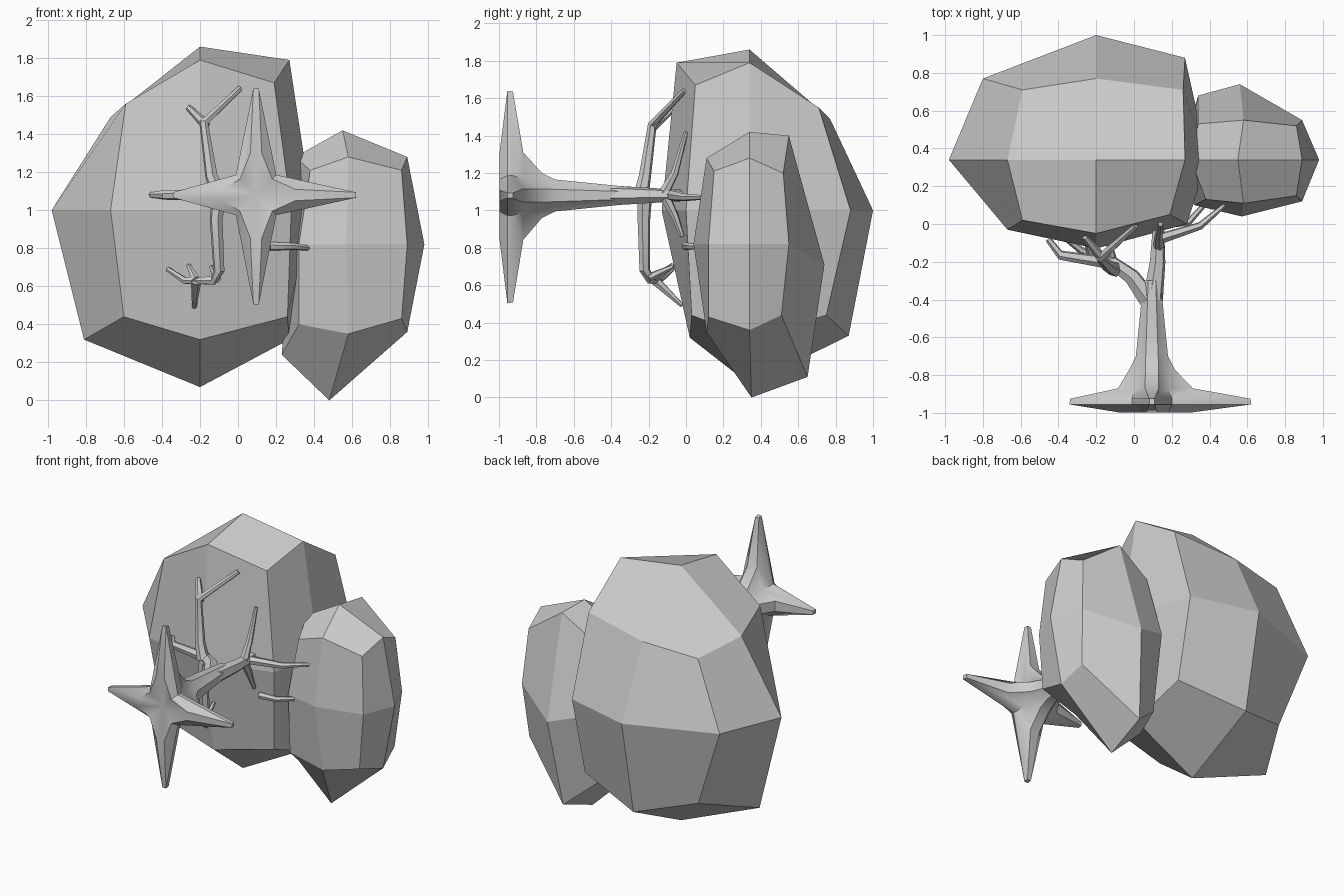
import bpy, bmesh, math
from mathutils import Vector

if "Cube" in bpy.data.objects:
    bpy.data.objects.remove(bpy.data.objects["Cube"])

grey = bpy.data.materials.new("plain grey")
grey.diffuse_color = (0.6, 0.6, 0.6, 1)
grey.use_nodes = True
grey.node_tree.nodes["Principled BSDF"].inputs["Base Color"].default_value = grey.diffuse_color


def finish(name, bm, smooth):
    bmesh.ops.recalc_face_normals(bm, faces=bm.faces)
    me = bpy.data.meshes.new(name)
    bm.to_mesh(me)
    bm.free()
    me.materials.append(grey)
    ob = bpy.data.objects.new(name, me)
    bpy.context.collection.objects.link(ob)
    if smooth:
        bpy.ops.object.select_all(action='DESELECT')
        ob.select_set(True)
        bpy.context.view_layer.objects.active = ob
        bpy.ops.object.shade_smooth_by_angle(angle=math.radians(40))
    return ob


def bridge(bm, a, b):
    n = len(a)
    for i in range(n):
        bm.faces.new((a[i], a[(i + 1) % n], b[(i + 1) % n], b[i]))


# A faceted crown: two poles and three rings of eight points, two by two quads per cube side.
# Rings start at the front left corner and run counter-clockwise seen from above.
def crown(name, low, middle, high, bottom, top):
    bm = bmesh.new()
    rings = [[bm.verts.new(p) for p in r] for r in (low, middle, high)]
    bridge(bm, rings[0], rings[1])
    bridge(bm, rings[1], rings[2])
    for ring, pole in ((rings[0], bottom), (rings[2], top)):
        c = bm.verts.new(pole)
        for i in range(0, 8, 2):
            bm.faces.new((ring[i - 1], ring[i], ring[i + 1], c))
    finish(name, bm, False)


crown("large_crown",
      [(-.60, .03, .44), (-.2, .02, .32), (.26, .03, .44), (.27, .34, .32),
       (.26, .75, .44), (-.2, .87, .33), (-.60, .72, .44), (-.81, .34, .32)],
      [(-.67, -.03, 1), (-.2, -.13, 1), (.28, 0, 1), (.39, .34, 1),
       (.27, .88, 1), (-.2, 1, 1), (-.80, .77, 1), (-.98, .34, 1)],
      [(-.59, .02, 1.56), (-.2, -.05, 1.79), (.19, .05, 1.67), (.27, .34, 1.79),
       (.26, .71, 1.55), (-.2, .77, 1.49), (-.59, .71, 1.45), (-.67, .34, 1.49)],
      (-.2, .34, .07), (-.2, .34, 1.86))

crown("small_crown",
      [(.32, .12, .40), (.58, .11, .35), (.86, .12, .43), (.89, .34, .36),
       (.86, .51, .44), (.50, .65, .11), (.30, .55, .28), (.23, .34, .24)],
      [(.32, .10, .82), (.57, .04, .82), (.89, .12, .82), (.98, .34, .82),
       (.89, .55, .82), (.56, .74, .71), (.34, .68, .78), (.27, .34, .82)],
      [(.38, .13, 1.21), (.58, .11, 1.28), (.86, .15, 1.21), (.89, .34, 1.28),
       (.86, .52, 1.20), (.58, .55, 1.40), (.34, .53, 1.25), (.30, .34, 1.28)],
      (.48, .35, 0), (.55, .34, 1.42))


# Flared base: four pointed roots lofted into the trunk
bm = bmesh.new()
cx, cz = .095, 1.08
prev = None
for y, r, w, v in [(-.30, .045, .02, .045), (-.55, .07, .028, .066), (-.70, .085, .033, .082),
                   (-.77, .12, .035, .10), (-.87, .23, .036, .125),
                   (-.925, .555, .014, .15), (-.955, .56, .014, .15), (-.998, .22, .03, .12)]:
    ring = []
    for k in range(4):
        a = k * math.pi / 2
        d, n = Vector((math.cos(a), math.sin(a))), Vector((-math.sin(a), math.cos(a)))
        reach = r * (.94, 1, .78, 1.03)[k] if r > .2 else r
        m = Vector((math.cos(a + math.pi / 4), math.sin(a + math.pi / 4)))
        for p in (d * reach - n * w, d * reach + n * w, m * v):
            ring.append(bm.verts.new((cx + p.x, y, cz + p.y)))
    if prev:
        bridge(bm, prev, ring)
    else:
        bm.faces.new(ring)
    prev = ring
hub = bm.verts.new((cx, -.96, cz))
for i in range(12):
    bm.faces.new((prev[i], prev[(i + 1) % 12], hub))
finish("trunk_and_roots", bm, True)


# Tapered six-sided limb along a path
def limb(name, pts, r0, r1):
    bm = bmesh.new()
    pts = [Vector(p) for p in pts]
    rings, last = [], len(pts) - 1
    side = None
    for i, p in enumerate(pts):
        t = (pts[min(i + 1, last)] - pts[max(i - 1, 0)]).normalized()
        side = t.orthogonal() if side is None else side - t * side.dot(t)
        side.normalize()
        up = t.cross(side)
        r = r0 + (r1 - r0) * i / last
        rings.append([bm.verts.new(p + r * (side * math.cos(a) + up * math.sin(a)))
                      for a in (k * math.pi / 3 for k in range(6))])
    for a, b in zip(rings, rings[1:]):
        bridge(bm, a, b)
    bm.faces.new(rings[0])
    bm.faces.new(rings[-1])
    finish(name, bm, True)


# Right fork and its twigs
limb("right_fork", [(.10, -.40, 1.08), (.125, -.2, 1.08), (.13, 0, 1.08)], .055, .03)
limb("right_twig", [(.13, -.08, 1.08), (.35, -.01, 1.07), (.48, .1, 1.07)], .03, .012)
limb("right_upper_twig", [(.13, -.12, 1.09), (.13, -.06, 1.2), (.14, 0, 1.42)], .03, .012)
limb("right_lower_twig", [(.13, -.11, 1.07), (.13, -.06, .97), (.14, -.02, .86)], .03, .012)
limb("short_twig", [(.17, 0, .81), (.29, .01, .81), (.37, .1, .80)], .024, .014)

# Left fork and its twigs
limb("left_fork", [(.09, -.42, 1.08), (-.01, -.28, 1.08), (-.12, -.2, 1.08)], .055, .035)
limb("left_twig", [(-.10, -.21, 1.08), (-.39, -.165, 1.08), (-.455, -.08, 1.08)], .035, .016)
limb("left_upper_branch", [(-.10, -.24, 1.08), (-.14, -.22, 1.18), (-.18, -.18, 1.46),
                           (.01, -.01, 1.64)], .042, .016)
limb("left_upper_stub", [(-.17, -.18, 1.45), (-.26, -.07, 1.54)], .028, .016)
limb("left_lower_branch", [(-.10, -.22, 1.08), (-.115, -.225, .95), (-.10, -.22, .68),
                           (-.13, -.19, .63), (-.28, -.14, .63), (-.37, -.07, .69)], .04, .014)
limb("left_lower_spur", [(-.22, -.17, .63), (-.26, -.07, .71)], .026, .012)
limb("left_drooping_spur", [(-.22, -.17, .63), (-.23, -.02, .49)], .028, .012)
limb("left_inner_spur", [(-.11, -.20, .64), (-.14, -.07, .70)], .024, .012)
